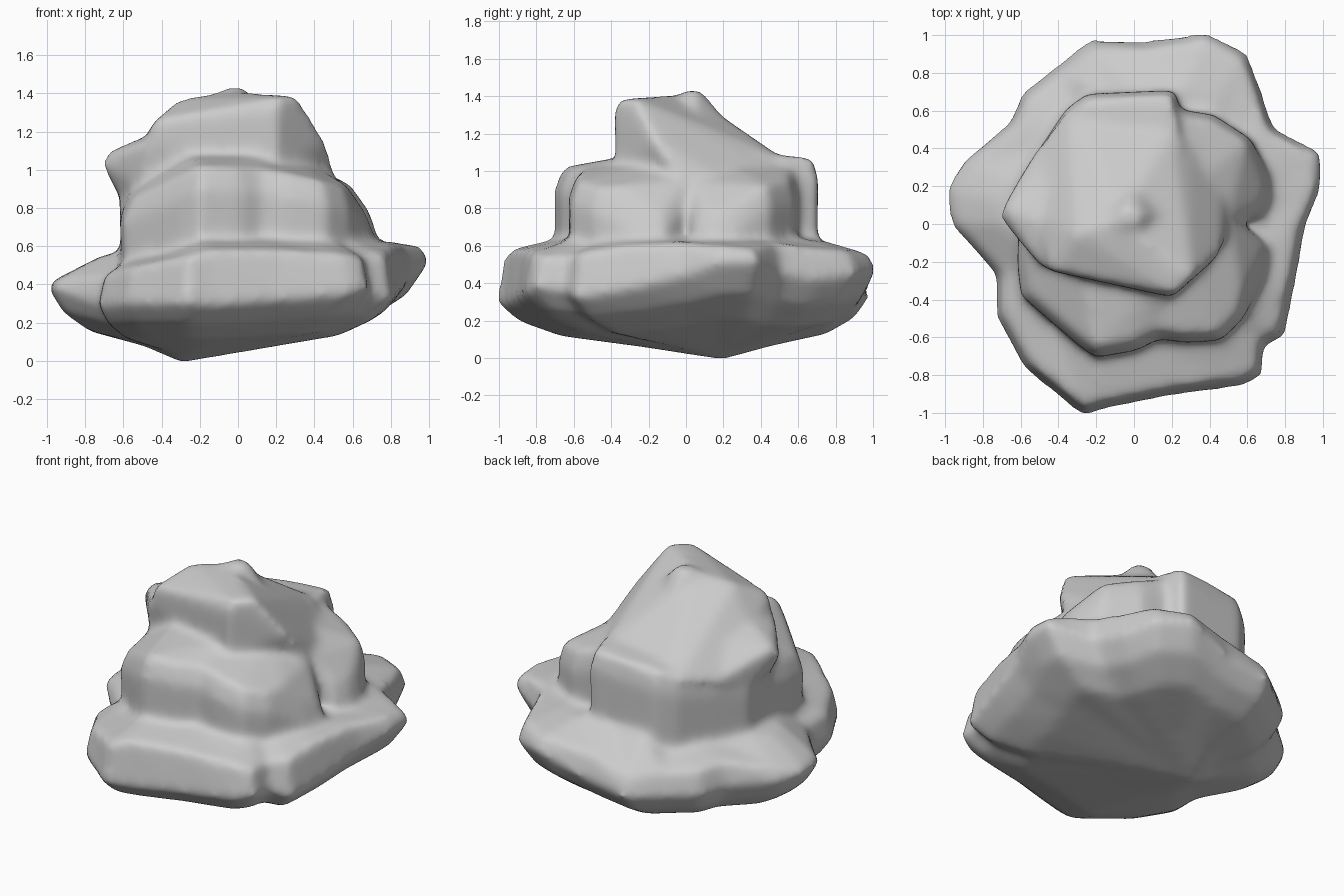
import bpy, bmesh
from mathutils import Vector

bm = bmesh.new()


def hull(points):
    """Add one convex boulder to the shared mesh."""
    vs = [bm.verts.new(p) for p in points]
    res = bmesh.ops.convex_hull(bm, input=vs)
    junk = {v for v in res["geom_interior"] + res["geom_unused"]
            if isinstance(v, bmesh.types.BMVert)}
    bmesh.ops.delete(bm, geom=list(junk), context='VERTS')


def lump(outline, low, centre, bulge=0.97, top=0.88):
    """Boulder with upright sides: outline is (x, y, rim height)."""
    c = Vector(centre)
    pts = []
    for x, y, z in outline:
        p = Vector((x, y, 0))
        for s, h in ((bulge, low), (1.0, z - 0.12), (top, z)):
            q = c + (p - c) * s
            pts.append((q.x, q.y, h))
    hull(pts)


# Base slab: rim outline as (x, y, widest height, upper edge height)
rim = [(0.38, 1.02, .48, .56), (0.60, .91, .45, .57), (0.68, .70, .42, .59),
       (0.74, .51, .45, .62), (1.00, .38, .52, .59), (1.00, .21, .52, .60),
       (0.91, -.02, .44, .62), (0.86, -.30, .37, .61), (0.80, -.60, .32, .56),
       (0.69, -.65, .36, .54), (0.68, -.81, .38, .54), (0.58, -.86, .35, .56),
       (0.20, -.91, .32, .58), (-.15, -.98, .29, .58), (-.27, -1.02, .30, .55),
       (-.58, -.77, .30, .49), (-.73, -.50, .29, .45), (-.73, -.28, .30, .44),
       (-.98, 0.0, .39, .43), (-1.0, .18, .39, .43), (-.92, .32, .36, .44),
       (-.66, .54, .34, .49), (-.59, .70, .32, .47), (-.41, .84, .32, .46),
       (-.24, .98, .32, .43), (0.05, .97, .36, .51)]
foot = Vector((-.22, .18))
rings = []
for scale, height in ((.35, .20), (.72, .40), (.90, .66)):
    rings.append([(*(foot + (Vector((x, y)) - foot) * scale), zm * height)
                  for x, y, zm, zt in rim])
rings.append([(x, y, zm) for x, y, zm, zt in rim])
rings.append([(x * .955, y * .955, zt) for x, y, zm, zt in rim])
rings.append([(x * .72, y * .72, .63 if x > -.3 else .55)
              for x, y, zm, zt in rim])
loops = [[bm.verts.new(p) for p in r] for r in rings]
n = len(rim)
for a, b in zip(loops, loops[1:]):
    for i in range(n):
        j = (i + 1) % n
        bm.faces.new((a[i], a[j], b[j], b[i]))
bottom = bm.verts.new((-.3, .2, -.01))
lid = bm.verts.new((0, 0, .66))
for i in range(n):
    j = (i + 1) % n
    bm.faces.new((bottom, loops[0][j], loops[0][i]))
    bm.faces.new((lid, loops[-1][i], loops[-1][j]))

# Middle tier: front left, front right, right and back lumps
lump([(-.62, -.22, .86), (-.60, -.38, .85), (-.30, -.64, .97), (-.20, -.71, 1.02),
      (.02, -.67, 1.01), (.17, -.59, 1.0), (.25, -.2, 1.1), (-.3, -.1, 1.1),
      (-.61, .1, .92)], .45, (-.2, -.3, 0))
lump([(.08, -.60, 1.01), (.26, -.63, .98), (.46, -.62, .94), (.58, -.50, .91),
      (.60, -.36, .92), (.70, -.27, .77), (.72, -.12, .77), (.55, .02, .95),
      (.2, .1, 1.12)], .45, (.33, -.25, 0))
lump([(.52, .0, .95), (.68, .04, .80), (.73, .15, .78), (.72, .26, .78),
      (.62, .45, .92), (.42, .58, .95), (.22, .61, 1.02), (.2, .1, 1.1)],
     .45, (.4, .3, 0))
lump([(.22, .71, 1.07), (-.25, .69, 1.04), (-.36, .61, 1.0), (-.52, .37, .96),
      (-.62, .22, .95), (-.62, 0, .95), (0, 0, 1.1), (.28, .4, 1.1)],
     .45, (-.1, .3, 0), 0.98, .93)

# Crown: sloping top with a front brow
hull([(-.52, .05, 1.12), (-.56, .15, 1.0), (-.50, .42, .95), (-.36, .6, .98),
      (-.48, -.24, 1.14), (-.44, -.25, 1.26), (-.49, -.20, .95),
      (-.31, -.05, 1.37), (-.08, .02, 1.41), (.0, -.1, 1.38),
      (.20, -.39, 1.30), (.22, -.37, 1.38), (.31, -.28, 1.39), (.2, -.38, 1.0),
      (.46, -.16, 1.15), (.46, 0, 1.07), (.52, .0, .92), (.47, .15, .98),
      (.30, .42, 1.03), (.2, .5, 1.08), (-.25, .52, 1.06)])
# Shoulder on the left
hull([(-.71, .03, 1.02), (-.70, .08, 1.09), (-.62, .22, 1.03), (-.62, 0, .88),
      (-.62, .2, .85), (-.50, .42, .93), (-.50, -.20, .92), (-.50, -.22, 1.14),
      (-.48, .0, 1.18), (-.2, .3, 1.15), (-.2, -.1, 1.2), (-.2, .1, .9)])
# Small knob at the peak
hull([(-.25, .0, 1.30), (-.07, .0, 1.43), (.03, .0, 1.43), (.04, .06, 1.43),
      (-.05, .09, 1.43), (.15, .05, 1.30), (0, .25, 1.23), (0, -.10, 1.34)])

bmesh.ops.recalc_face_normals(bm, faces=bm.faces[:])
mesh = bpy.data.meshes.new("rock")
bm.to_mesh(mesh)
bm.free()
rock = bpy.data.objects.new("rock", mesh)
bpy.context.collection.objects.link(rock)

# Fuse the boulders into one weathered surface
fuse = rock.modifiers.new("fuse", 'REMESH')
fuse.mode = 'VOXEL'
fuse.voxel_size = 0.025
fuse.use_smooth_shade = True
wear = rock.modifiers.new("wear", 'SMOOTH')
wear.factor = 0.5
wear.iterations = 14
